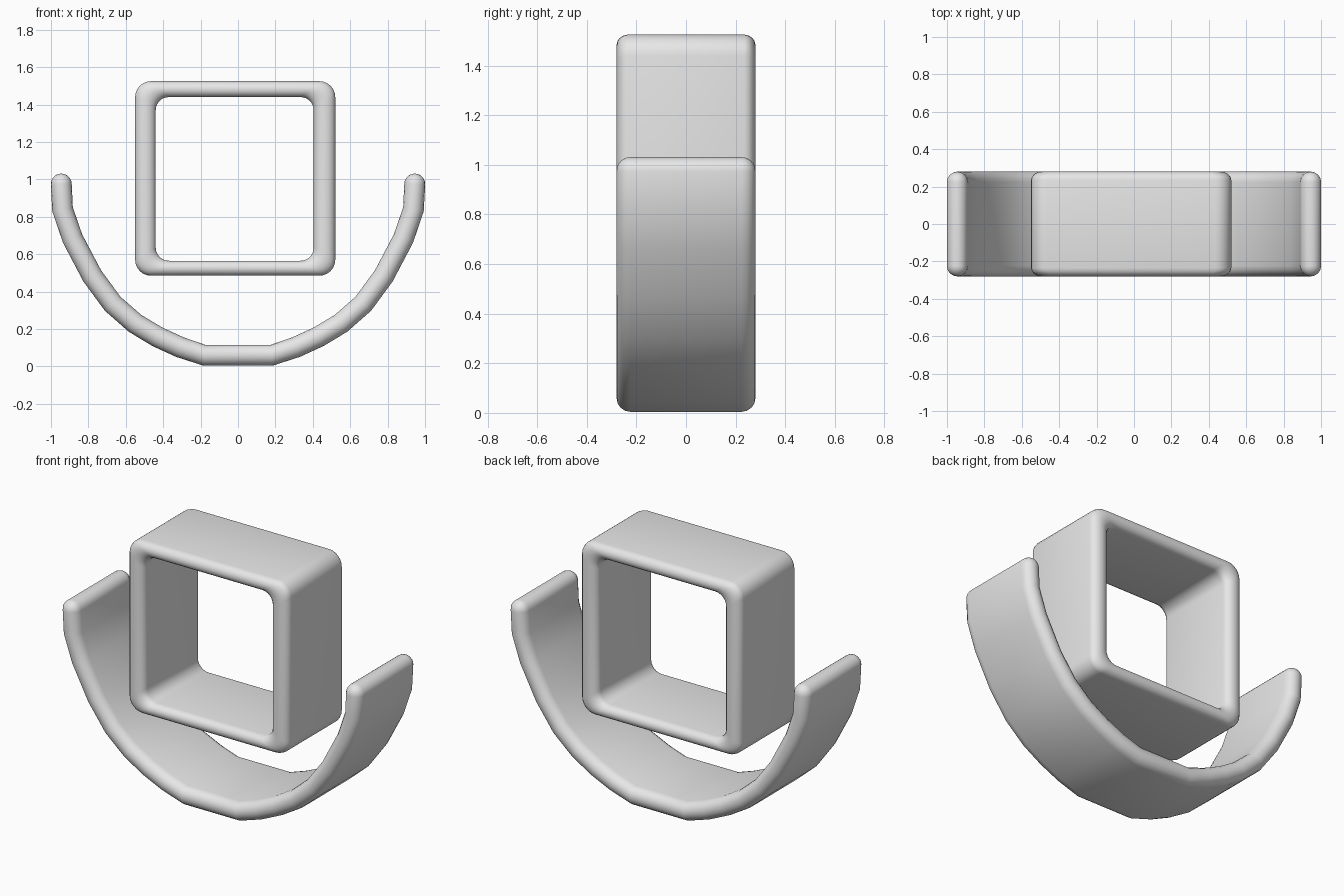
import bpy, bmesh
from math import sin, cos, pi, radians
from mathutils import Vector

if "Cube" in bpy.data.objects:
    bpy.data.objects.remove(bpy.data.objects["Cube"])

grey = bpy.data.materials.new("light grey")
grey.use_nodes = True
grey.diffuse_color = (0.8, 0.8, 0.8, 1)
grey.node_tree.nodes["Principled BSDF"].inputs["Base Color"].default_value = (0.8, 0.8, 0.8, 1)

HALF_DEPTH = 0.28


def section(radius, scale=1.0, steps=8):
    """Flat band with rounded rims: (thickness factor, y) pairs."""
    pts = []
    for side in (1, -1):
        for i in range(steps + 1):
            a = pi * i / steps
            pts.append((side * scale * cos(a),
                        side * (HALF_DEPTH - radius + scale * radius * sin(a))))
    return pts


def loft(name, rings, closed):
    bm = bmesh.new()
    loops = [[bm.verts.new(p) for p in ring] for ring in rings]
    n = len(loops[0])
    for k in range(len(loops) if closed else len(loops) - 1):
        a, b = loops[k], loops[(k + 1) % len(loops)]
        for j in range(n):
            bm.faces.new((a[j], a[(j + 1) % n], b[(j + 1) % n], b[j]))
    bmesh.ops.remove_doubles(bm, verts=bm.verts, dist=0.0005)
    bmesh.ops.recalc_face_normals(bm, faces=bm.faces)
    mesh = bpy.data.meshes.new(name)
    bm.to_mesh(mesh)
    bm.free()
    mesh.materials.append(grey)
    obj = bpy.data.objects.new(name, mesh)
    bpy.context.collection.objects.link(obj)
    bpy.ops.object.select_all(action='DESELECT')
    obj.select_set(True)
    bpy.context.view_layer.objects.active = obj
    bpy.ops.object.shade_smooth_by_angle(angle=radians(50))
    return obj


def rounded_rect(x0, x1, z0, z1, r, steps=6):
    centres = ((x1 - r, z1 - r), (x0 + r, z1 - r), (x0 + r, z0 + r), (x1 - r, z0 + r))
    return [Vector((cx + r * cos(a), 0, cz + r * sin(a)))
            for q, (cx, cz) in enumerate(centres)
            for a in [pi / 2 * (q + i / steps) for i in range(steps + 1)]]


# Square frame: band between an outer and an inner rounded rectangle
outer = rounded_rect(-0.55, 0.52, 0.485, 1.525, 0.085)
inner = rounded_rect(-0.44, 0.405, 0.565, 1.44, 0.07)
rings = [[o.lerp(i, (1 - t) / 2) + Vector((0, y, 0)) for t, y in section(0.045)]
         for o, i in zip(outer, inner)]
loft("square_frame", rings, True)

# Curved cradle: half path mirrored, with rounded tips
half = [(0.18, 0.06), (0.31, 0.103), (0.43, 0.158), (0.55, 0.23), (0.67, 0.335),
        (0.78, 0.485), (0.885, 0.685), (0.938, 0.84), (0.945, 0.975)]
path = [Vector((-x, 0, z)) for x, z in reversed(half)] + [Vector((x, 0, z)) for x, z in half]
R = 0.056


def cradle_ring(p, tangent, scale=1.0):
    normal = Vector((tangent.z, 0, -tangent.x))
    return [p + normal * R * t + Vector((0, y, 0)) for t, y in section(R, scale)]


rings = []
for k, p in enumerate(path):
    tangent = (path[min(k + 1, len(path) - 1)] - path[max(k - 1, 0)]).normalized()
    rings.append(cradle_ring(p, tangent))
cap_angles = [pi / 2 * i / 6 for i in range(1, 7)]
start = (path[0] - path[1]).normalized()
end = (path[-1] - path[-2]).normalized()
first = [cradle_ring(path[0] + start * R * sin(a), -start, cos(a)) for a in reversed(cap_angles)]
last = [cradle_ring(path[-1] + end * R * sin(a), end, cos(a)) for a in cap_angles]
loft("curved_cradle", first + rings + last, False)
